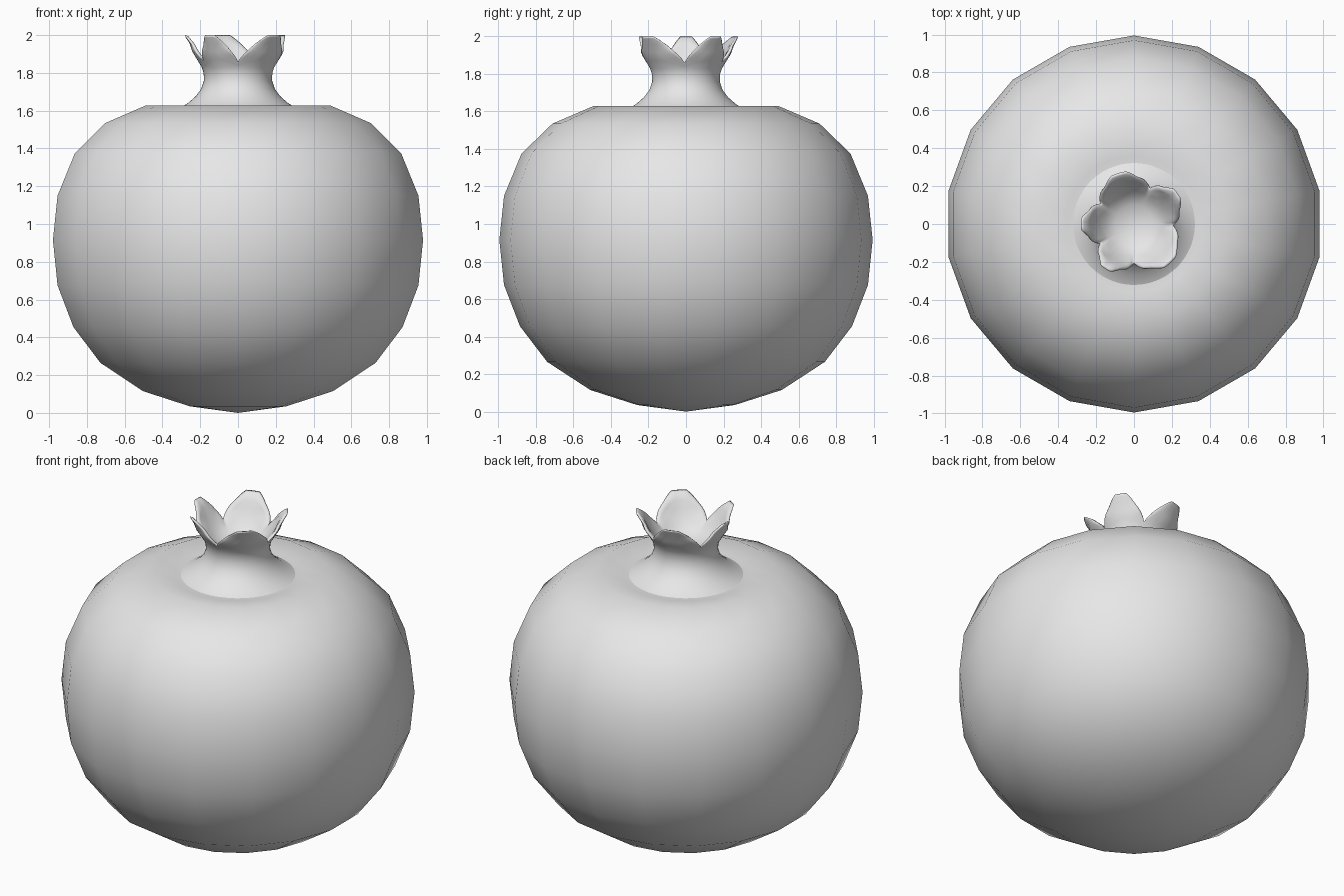
import bpy, bmesh
from math import sin, cos, radians, pi

cube = bpy.data.objects.get("Cube")
if cube:
    bpy.data.objects.remove(cube)

grey = bpy.data.materials.new("plain grey")
grey.use_nodes = True
grey.diffuse_color = (0.8, 0.8, 0.8, 1)
grey.node_tree.nodes["Principled BSDF"].inputs["Base Color"].default_value = (0.8, 0.8, 0.8, 1)


def skin(name, rings, start=None, end=None):
    """Join closed rings of points into a smooth surface, with optional end poles."""
    bm = bmesh.new()
    rows = [[bm.verts.new(p) for p in ring] for ring in rings]
    n = len(rows[0])
    for a, b in zip(rows, rows[1:]):
        for i in range(n):
            j = (i + 1) % n
            bm.faces.new((a[i], a[j], b[j], b[i]))
    for pole, row in ((start, rows[0]), (end, rows[-1])):
        if pole:
            tip = bm.verts.new(pole)
            for i in range(n):
                j = (i + 1) % n
                bm.faces.new((tip, row[j], row[i]) if row is rows[0] else (tip, row[i], row[j]))
    bm.normal_update()
    for f in bm.faces:
        f.smooth = True
    mesh = bpy.data.meshes.new(name)
    bm.to_mesh(mesh)
    bm.free()
    mesh.materials.append(grey)
    obj = bpy.data.objects.new(name, mesh)
    bpy.context.collection.objects.link(obj)
    return obj


def polar(r, angle, z):
    return (r * cos(angle), r * sin(angle), z)


def interp(x, table):
    """Piecewise linear lookup."""
    for (x0, y0), (x1, y1) in zip(table, table[1:]):
        if x <= x1:
            return y0 + (y1 - y0) * max(0, x - x0) / (x1 - x0)
    return table[-1][1]


# Fruit: coarse round body, dipping around the neck
BODY = [(0.26, 0.035), (0.51, 0.115), (0.74, 0.265), (0.885, 0.455), (0.97, 0.675),
        (0.995, 0.915), (0.97, 1.15), (0.877, 1.375), (0.712, 1.535), (0.495, 1.628),
        (0.36, 1.605), (0.24, 1.61)]
SIDES = 18
skin("fruit_body",
     [[polar(r, radians(90) + 2 * pi * i / SIDES, z) for i in range(SIDES)] for r, z in BODY],
     start=(0, 0, 0))

# Crown: five uneven petals, each given as (notch, tip, notch) angles
PETALS = [(-90, -47, -2), (-2, 35, 66), (66, 107, 149), (149, 180, 210), (210, 237, 270)]
NECK = [(0.38, 1.585), (0.32, 1.607), (0.265, 1.64), (0.225, 1.675), (0.195, 1.715),
        (0.18, 1.76), (0.182, 1.8), (0.192, 1.83)]
FLARE = [(1.83, 0.192), (1.86, 0.21), (1.91, 0.242), (1.95, 0.252), (2.0, 0.285)]
STEPS = 20


def crown_columns():
    """Yield (angle, rim height) around the crown."""
    for first, tip, last in PETALS:
        for i in range(STEPS):
            p = 2 * i / STEPS - 1
            angle = tip + (tip - first) * p if p < 0 else tip + (last - tip) * p
            rise = min(1, 1.22 * (1 - abs(p)) ** 0.85)
            yield radians(angle), 1.86 + 0.14 * rise


columns = list(crown_columns())
rings = [[polar(r, a, z) for a, _ in columns] for r, z in NECK]
# Outer petal faces, from neck to rim
for t in (0.25, 0.5, 0.75, 0.93, 1):
    rings.append([polar(interp(1.83 + (top - 1.83) * t, FLARE) - (0.004 if t == 1 else 0), a,
                        1.83 + (top - 1.83) * t) for a, top in columns])
# Inner petal faces, from rim down into the cup
for t in (0.97, 0.75, 0.5, 0.25, 0):
    rings.append([polar(interp(1.83 + (top - 1.83) * t, FLARE) - 0.016 - 0.024 * (1 - t), a,
                        1.83 + (top - 1.83) * t) for a, top in columns])
rings.append([polar(0.1, a, 1.795) for a, _ in columns])
skin("crown", rings, end=(0, 0, 1.78))
